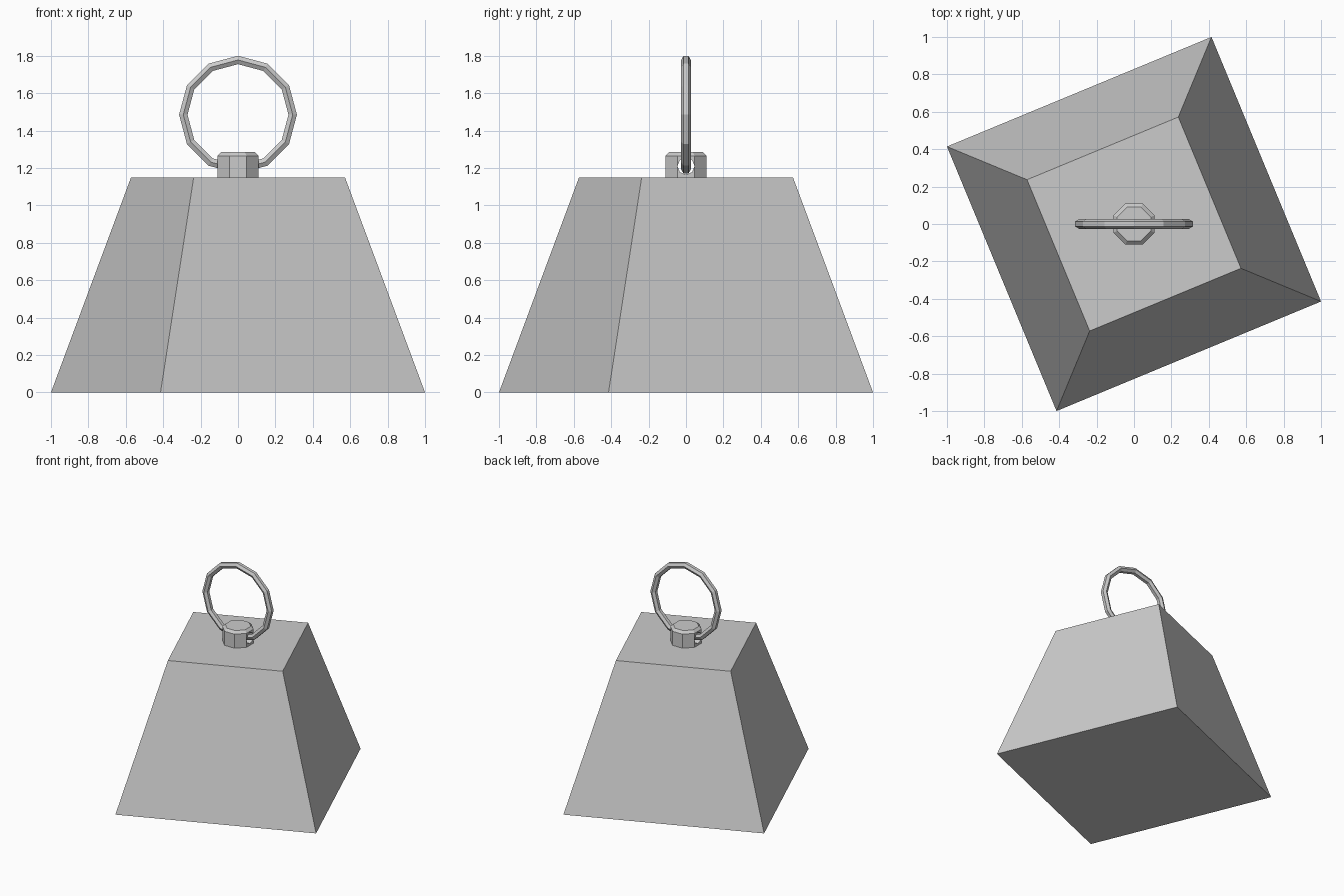
import bpy
import bmesh
from math import pi, cos, sin

if "Cube" in bpy.data.objects:
    bpy.data.objects.remove(bpy.data.objects["Cube"])


def prism(name, sides, r1, r2, z1, z2, turn):
    """Cone section with a polygon base."""
    bpy.ops.mesh.primitive_cone_add(vertices=sides, radius1=r1, radius2=r2,
                                    depth=z2 - z1, location=(0, 0, (z1 + z2) / 2),
                                    rotation=(0, 0, turn))
    ob = bpy.context.object
    ob.name = name
    return ob


# Tapered square weight, turned by a sixteenth of a circle
prism("weight_body", 4, 1.0824, 0.619, 0, 1.15, -pi / 8)

# Octagonal lug with a bevelled top rim
lug = prism("ring_lug", 8, 0.119, 0.119, 1.15, 1.285, pi / 8)
bevel = lug.modifiers.new("rim", 'BEVEL')
bevel.width = 0.02
bevel.limit_method = 'WEIGHT'
weights = lug.data.attributes.new("bevel_weight_edge", 'FLOAT', 'EDGE')
for edge in lug.data.edges:
    if all(lug.data.vertices[i].co.z > 0 for i in edge.vertices):
        weights.data[edge.index].value = 1

# Sideways hole through the lug
bpy.ops.mesh.primitive_cylinder_add(vertices=8, radius=0.046, depth=0.4,
                                    location=(0, 0, 1.21), rotation=(0, pi / 2, 0))
cutter = bpy.context.object
cutter.name = "hole_cutter"
cutter.hide_render = True
cutter.display_type = 'WIRE'
hole = lug.modifiers.new("hole", 'BOOLEAN')
hole.object = cutter
hole.operation = 'DIFFERENCE'
hole.solver = 'EXACT'

# Upright twelve-sided ring: a hexagon, flat side outward, spun about y
bm = bmesh.new()
R, r = 0.2925, 0.026
section = [bm.verts.new((R + r * sin(i * pi / 3), r * cos(i * pi / 3), 0))
           for i in range(6)]
edges = [bm.edges.new((section[i], section[(i + 1) % 6])) for i in range(6)]
bmesh.ops.spin(bm, geom=section + edges, cent=(0, 0, 0), axis=(0, 1, 0),
               angle=2 * pi, steps=12, use_merge=True)
bmesh.ops.remove_doubles(bm, verts=bm.verts, dist=0.0001)
bmesh.ops.recalc_face_normals(bm, faces=bm.faces)
mesh = bpy.data.meshes.new("lifting_ring")
bm.to_mesh(mesh)
bm.free()
ring = bpy.data.objects.new("lifting_ring", mesh)
ring.location.z = 1.485
bpy.context.collection.objects.link(ring)
